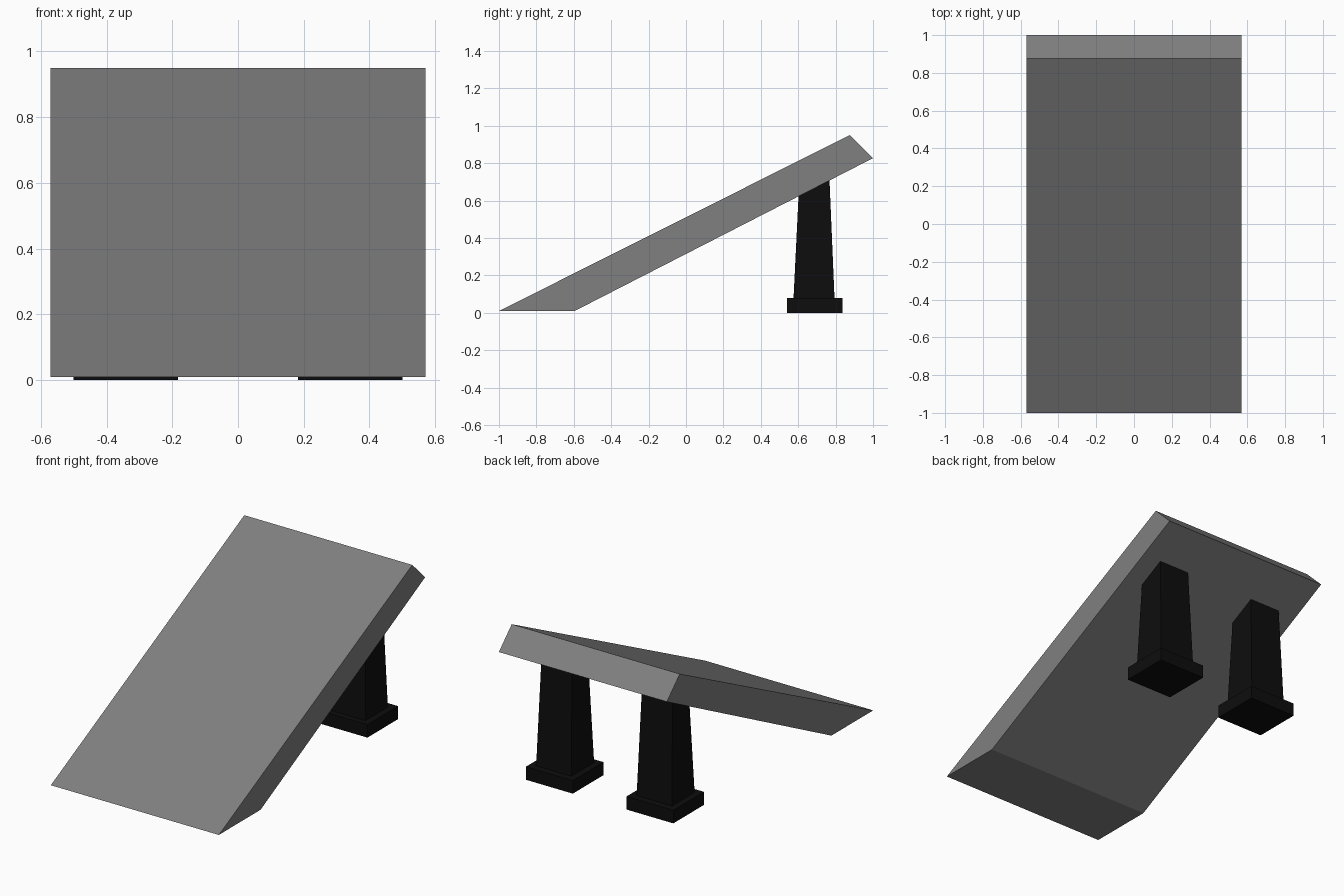
import bpy

if "Cube" in bpy.data.objects:
    bpy.data.objects.remove(bpy.data.objects["Cube"])


def material(name, v):
    m = bpy.data.materials.new(name)
    m.diffuse_color = (v, v, v, 1)
    m.use_nodes = True
    m.node_tree.nodes["Principled BSDF"].inputs["Base Color"].default_value = m.diffuse_color
    return m


grey = material("mid grey", 0.215)
black = material("near black", 0.004)


def prism(name, bottom, top, mat):
    """Solid from two matching four-point loops (counter-clockwise seen from the top end)."""
    faces = [(3, 2, 1, 0), (4, 5, 6, 7)]
    faces += [(i, (i + 1) % 4, (i + 1) % 4 + 4, i + 4) for i in range(4)]
    mesh = bpy.data.meshes.new(name)
    mesh.from_pydata(bottom + top, [], faces)
    mesh.materials.append(mat)
    ob = bpy.data.objects.new(name, mesh)
    bpy.context.collection.objects.link(ob)
    return ob


def rect(cx, hx, y0, y1, z0, z1):
    return [(cx - hx, y0, z0), (cx + hx, y0, z0), (cx + hx, y1, z1), (cx - hx, y1, z1)]


# Sloping ramp slab: side profile extruded along x
profile = [(-1.0, 0.01), (-0.595, 0.01), (1.0, 0.827), (0.875, 0.95)]
prism("ramp_slab", [(-0.57, y, z) for y, z in profile],
      [(0.57, y, z) for y, z in profile], grey)

# Two tapered support posts on square feet, tops cut to the slope
for side, label in ((-1, "left"), (1, "right")):
    cx = side * 0.341
    prism(label + "_foot", rect(cx, 0.159, 0.54, 0.837, 0, 0),
          rect(cx, 0.159, 0.54, 0.837, 0.08, 0.08), black)
    prism(label + "_post", rect(cx, 0.12, 0.575, 0.794, 0.08, 0.08),
          rect(cx, 0.104, 0.602, 0.767, 0.63, 0.714), black)
